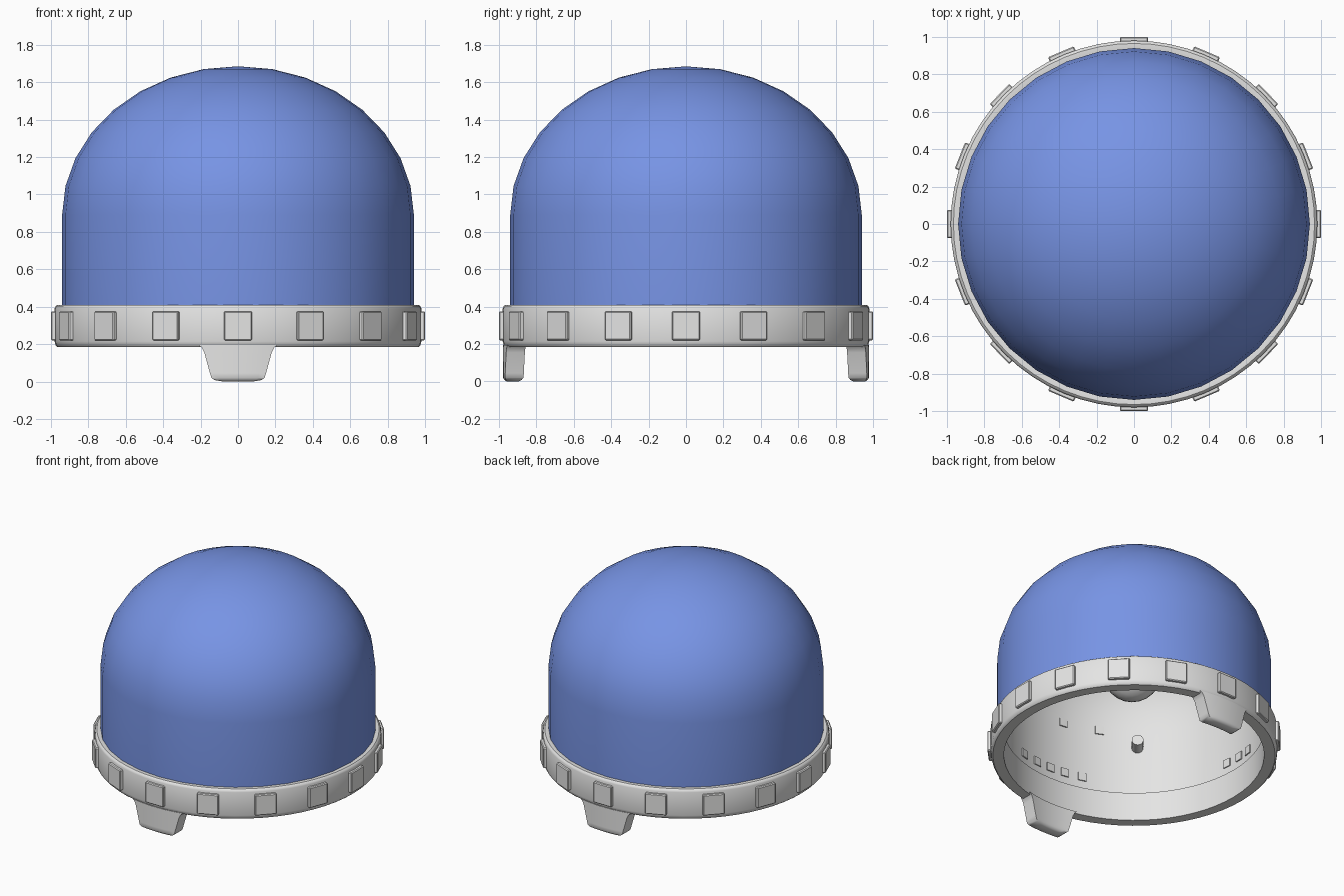
import bpy, bmesh, math
from mathutils import Matrix, Vector

if "Cube" in bpy.data.objects:
    bpy.data.objects.remove(bpy.data.objects["Cube"])


def material(name, rgb):
    m = bpy.data.materials.new(name)
    m.diffuse_color = (*rgb, 1)
    m.use_nodes = True
    m.node_tree.nodes["Principled BSDF"].inputs["Base Color"].default_value = m.diffuse_color
    return m


BLUE = material("dome blue", (0.185, 0.295, 0.78))
GREY = material("light grey", (0.78, 0.78, 0.775))


def finish(name, bm, mat, angle=35):
    bmesh.ops.recalc_face_normals(bm, faces=bm.faces)
    me = bpy.data.meshes.new(name)
    bm.to_mesh(me)
    bm.free()
    ob = bpy.data.objects.new(name, me)
    bpy.context.collection.objects.link(ob)
    me.materials.append(mat)
    bpy.ops.object.select_all(action='DESELECT')
    ob.select_set(True)
    bpy.context.view_layer.objects.active = ob
    bpy.ops.object.shade_smooth_by_angle(angle=math.radians(angle))
    return ob


def revolve(name, profile, steps, mat, closed=False, angle=35):
    bm = bmesh.new()
    vs = [bm.verts.new((0, -r, z)) for r, z in profile]
    pairs = list(zip(vs, vs[1:])) + ([(vs[-1], vs[0])] if closed else [])
    edges = [bm.edges.new(p) for p in pairs]
    bmesh.ops.spin(bm, geom=vs + edges, cent=(0, 0, 0), axis=(0, 0, 1),
                   angle=2 * math.pi, steps=steps, use_duplicate=False)
    bmesh.ops.remove_doubles(bm, verts=bm.verts, dist=0.0005)
    return finish(name, bm, mat, angle)


def dome_profile(radius, z_low, z_spring, z_top, rings=8):
    pts = [(radius, z_low)]
    for i in range(rings + 1):
        a = math.pi / 2 * i / rings
        pts.append((radius * math.cos(a) if i < rings else 0,
                    z_spring + (z_top - z_spring) * math.sin(a)))
    return pts


def block(name, size, matrix, bevel=0.0):
    bm = bmesh.new()
    bmesh.ops.create_cube(bm, size=1)
    bmesh.ops.scale(bm, vec=size, verts=bm.verts)
    if bevel:
        bmesh.ops.bevel(bm, geom=bm.edges[:], offset=bevel, segments=1, affect='EDGES')
    bmesh.ops.transform(bm, verts=bm.verts, matrix=matrix)
    return finish(name, bm, GREY)


# Blue cover over a grey inner shell
revolve("dome_cover", dome_profile(0.94, 0.39, 0.89, 1.685), 32, BLUE)
revolve("inner_shell", dome_profile(0.92, 0.30, 0.89, 1.665), 32, GREY)

# Base ring with softened edges
revolve("base_ring", [(0.89, 0.185), (0.965, 0.185), (0.975, 0.195), (0.98, 0.215),
                      (0.98, 0.39), (0.975, 0.403), (0.965, 0.41),
                      (0.915, 0.41), (0.89, 0.40)], 64, GREY, closed=True)

# Studs around the ring
quarter = [0, 21.5, 44, 67]
angles = quarter + [180 - a for a in quarter]
angles += [-a for a in quarter[1:]] + [a - 180 for a in quarter[1:]] + [90, -90]
for a in angles:
    block("ring_stud", (0.05, 0.15, 0.155),
          Matrix.Rotation(math.radians(a), 4, 'Z') @ Matrix.Translation((0.975, 0, 0.2975)), 0.006)

# Front and back tabs: tapered profile bent along the ring
half = [(0.21, 0.195), (0.192, 0.18), (0.18, 0.155), (0.15, 0.045),
        (0.142, 0.02), (0.125, 0.008), (0.08, 0.0)]
for side, name in ((-1, "front_tab"), (1, "back_tab")):
    bm = bmesh.new()
    rows = []
    for hw, z in half:
        row = []
        for inner in (False, True):
            # The lower end is rounded in thickness
            trim = 0.02 if z < 0.005 else 0.008 if z < 0.015 else 0
            r = 0.88 + trim if inner else 0.978 - trim
            xs = [hw * (k / 4 - 1) for k in range(9)]
            if inner:
                xs.reverse()
            row += [bm.verts.new((x, side * math.sqrt(r * r - x * x), z)) for x in xs]
        rows.append(row)
    n = len(rows[0])
    for up, low in zip(rows, rows[1:]):
        for i in range(n):
            j = (i + 1) % n
            bm.faces.new((up[i], up[j], low[j], low[i]))
    for row in (rows[0], rows[-1]):
        for i in range(8):
            bm.faces.new((row[i], row[i + 1], row[n - 2 - i], row[n - 1 - i]))
    finish(name, bm, GREY, 40)

# Rounded housing on the inside wall
wall = Vector((-0.63, -0.78, 0))
across = Vector((-0.78, 0.63, 0))
bm = bmesh.new()
bmesh.ops.create_uvsphere(bm, u_segments=24, v_segments=12, radius=0.2)
bmesh.ops.scale(bm, vec=(1, 1, 0.7), verts=bm.verts)
normal = (wall * 0.8 + Vector((0, 0, 0.6))).normalized()
bmesh.ops.transform(bm, verts=bm.verts, matrix=Matrix.Translation(wall * 0.67 + Vector((0, 0, 1.22)))
                    @ normal.to_track_quat('Z', 'Y').to_matrix().to_4x4())
finish("inner_housing", bm, GREY)

# Small peg below it
bm = bmesh.new()
bmesh.ops.create_cone(bm, cap_ends=True, segments=16, radius1=0.04, radius2=0.04, depth=0.12)
bmesh.ops.transform(bm, verts=bm.verts,
                    matrix=Matrix.Translation(wall * 0.86 + across * 0.04 + Vector((0, 0, 0.77)))
                    @ wall.to_track_quat('Z', 'Y').to_matrix().to_4x4())
finish("inner_peg", bm, GREY)

# Thin plates on the inside wall: (sideways offset, height)
plates = [(x, 0.5) for x in (-0.74, -0.65, -0.56, -0.46, -0.34, 0.65, 0.73, 0.79)]
plates += [(-0.47, 0.89), (-0.22, 0.89)]
for x, z in plates:
    d = (wall * math.sqrt(0.84 - x * x) + across * x).normalized()
    block("inner_plate", (0.009, 0.06, 0.06),
          Matrix.Translation(d * 0.912 + Vector((0, 0, z)))
          @ Matrix.Rotation(math.atan2(d.y, d.x), 4, 'Z'))
